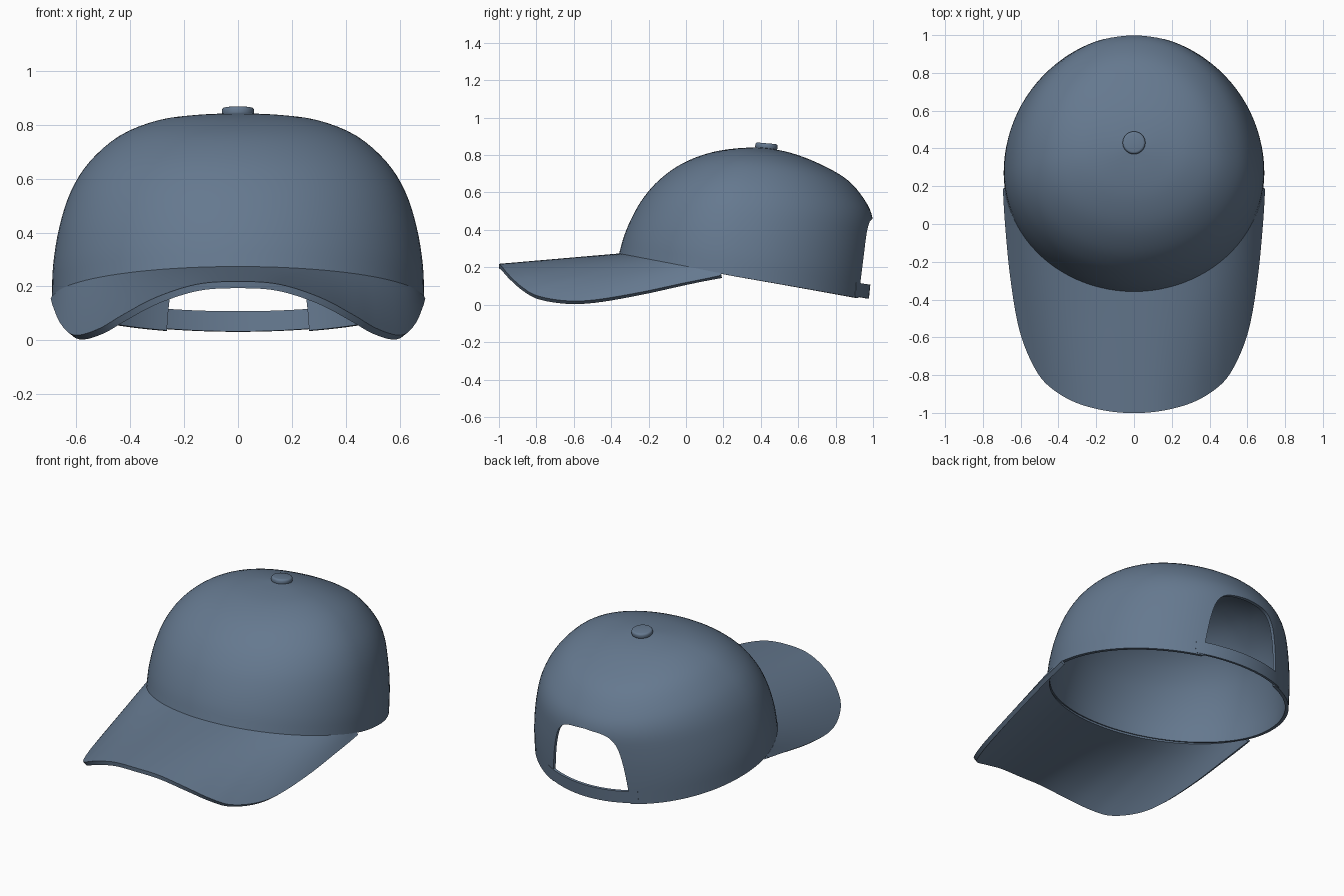
import bpy, bmesh, math
from mathutils import Vector

if "Cube" in bpy.data.objects:
    bpy.data.objects.remove(bpy.data.objects["Cube"])

mat = bpy.data.materials.new("slate blue fabric")
mat.diffuse_color = (0.13, 0.19, 0.275, 1)
mat.use_nodes = True
mat.node_tree.nodes["Principled BSDF"].inputs["Base Color"].default_value = mat.diffuse_color


def spline(pts, u):
    """Catmull-Rom through pts, u in 0..len-1."""
    n = len(pts) - 1
    i = min(int(u), n - 1)
    t = u - i
    P = [Vector(p) for p in pts]
    b, c = P[i], P[i + 1]
    a = P[i - 1] if i > 0 else 2 * b - c
    d = P[i + 2] if i + 2 <= n else 2 * c - b
    return 0.5 * (2 * b + (c - a) * t + (2 * a - 5 * b + 4 * c - d) * t ** 2
                  + (3 * b - a - 3 * c + d) * t ** 3)


def make(name, rows, closed=False, apex=None):
    """Skin a grid of rows, optionally closed round and capped at an apex."""
    bm = bmesh.new()
    g = [[bm.verts.new(p) for p in r] for r in rows]
    n = len(rows[0])
    cols = range(n if closed else n - 1)
    for r, s in zip(g, g[1:]):
        for j in cols:
            k = (j + 1) % n
            bm.faces.new((r[j], r[k], s[k], s[j]))
    if apex:
        top = bm.verts.new(apex)
        for j in cols:
            bm.faces.new((g[-1][j], g[-1][(j + 1) % n], top))
    bmesh.ops.recalc_face_normals(bm, faces=bm.faces)
    return finish(name, bm)


def finish(name, bm):
    me = bpy.data.meshes.new(name)
    bm.to_mesh(me)
    bm.free()
    ob = bpy.data.objects.new(name, me)
    bpy.context.collection.objects.link(ob)
    me.materials.append(mat)
    return ob


def thicken(ob, thickness, offset):
    m = ob.modifiers.new("thickness", 'SOLIDIFY')
    m.thickness, m.offset = thickness, offset
    m.use_even_offset = True


def smooth(ob):
    bpy.ops.object.select_all(action='DESELECT')
    bpy.context.view_layer.objects.active = ob
    ob.select_set(True)
    for m in list(ob.modifiers):
        bpy.ops.object.modifier_apply(modifier=m.name)
    bpy.ops.object.shade_smooth_by_angle(angle=math.radians(40))


# Crown profiles per ring: front y,z / back y,z / half width, z, centre y
RINGS = [
    (-0.36, 0.265, 0.975, 0.025, 0.690, 0.150, 0.27),
    (-0.33, 0.370, 0.990, 0.180, 0.685, 0.280, 0.28),
    (-0.285, 0.475, 1.000, 0.330, 0.662, 0.420, 0.29),
    (-0.225, 0.575, 0.998, 0.460, 0.620, 0.550, 0.31),
    (-0.14, 0.670, 0.955, 0.560, 0.550, 0.660, 0.34),
    (-0.02, 0.755, 0.860, 0.670, 0.440, 0.755, 0.37),
    (0.12, 0.810, 0.710, 0.755, 0.300, 0.812, 0.39),
    (0.26, 0.835, 0.560, 0.812, 0.150, 0.834, 0.40),
    (0.41, 0.842, 0.410, 0.842, 0.000, 0.842, 0.41),
]


def crown_pt(u, th, s=1.0):
    """Point on the crown; th = 0 is the front, pi the back."""
    yf, zf, yb, zb, w, zs, yc = spline(RINGS, u)
    c = -math.cos(th)
    b = (yb - yc) if c > 0 else (yc - yf)
    z = zs * (1 - c * c) + (zf + zb) / 2 * c * c + (zb - zf) / 2 * c
    return (s * w * math.sin(th), yc + s * b * c, z)


# Crown shell
N = 96
crown = make("crown", [[crown_pt(i / 4, 2 * math.pi * j / N) for j in range(N)]
                       for i in range(32)], True, (0, 0.41, 0.842))
thicken(crown, 0.02, -1)

# Rear opening, cut with an arched prism
half = [(0.268, -0.1), (0.262, 0.06), (0.25, 0.18), (0.232, 0.29), (0.205, 0.38),
        (0.165, 0.43), (0.11, 0.452), (0.0, 0.462)]
side = [spline(half, i / 4) for i in range(29)]
loop = [(p[0], p[1]) for p in side] + [(-p[0], p[1]) for p in side[-2::-1]]
bm = bmesh.new()
face = bm.faces.new([bm.verts.new((x, 0.6, z)) for x, z in loop])
ext = bmesh.ops.extrude_face_region(bm, geom=[face])
bmesh.ops.translate(bm, vec=(0, 0.7, 0),
                    verts=[v for v in ext["geom"] if isinstance(v, bmesh.types.BMVert)])
bmesh.ops.recalc_face_normals(bm, faces=bm.faces)
cutter = finish("opening_cutter", bm)
cutter.hide_render = True
cut = crown.modifiers.new("opening", 'BOOLEAN')
cut.operation, cut.solver, cut.object = 'DIFFERENCE', 'EXACT', cutter
smooth(crown)
bpy.data.objects.remove(cutter)

# Adjuster strap across the opening, just inside the crown wall
strap = make("strap", [[crown_pt(0.05 + 0.48 * i / 4, math.pi + a * 0.02, 0.992)
                        for a in range(-23, 24)] for i in range(5)])
thicken(strap, 0.016, 0)
smooth(strap)

# Brim: ruled from the crown's lower front edge to a drooping outer edge
EDGE = [(-0.15, -0.987, 0.196), (0, -1.0, 0.206), (0.15, -0.987, 0.196), (0.3, -0.945, 0.148),
        (0.42, -0.875, 0.085), (0.50, -0.79, 0.038), (0.572, -0.64, 0.013),
        (0.615, -0.48, 0.019), (0.65, -0.24, 0.06), (0.672, 0.0, 0.112), (0.684, 0.19, 0.15)]
rows = []
steps = 54
for k in range(-steps, steps + 1):
    o = spline(EDGE, 1 + 9 * abs(k) / steps)
    th = math.asin(min(1, o.x / 0.69))
    q = Vector(crown_pt(0, th, 0.985))
    q.z -= 0.003
    sx = 1 if k >= 0 else -1
    rows.append([((q.lerp(o, i / 8)).x * sx, q.lerp(o, i / 8).y, q.lerp(o, i / 8).z)
                 for i in range(9)])
brim = make("brim", rows)
thicken(brim, 0.025, 0)
smooth(brim)

# Top button: low rounded disc
bpy.ops.mesh.primitive_cylinder_add(vertices=40, radius=0.06, depth=0.034,
                                    location=(0, 0.43, 0.846),
                                    rotation=(math.radians(-5), 0, 0))
button = bpy.context.object
button.name = "top_button"
button.data.materials.append(mat)
bev = button.modifiers.new("round", 'BEVEL')
bev.width, bev.segments = 0.012, 3
smooth(button)
